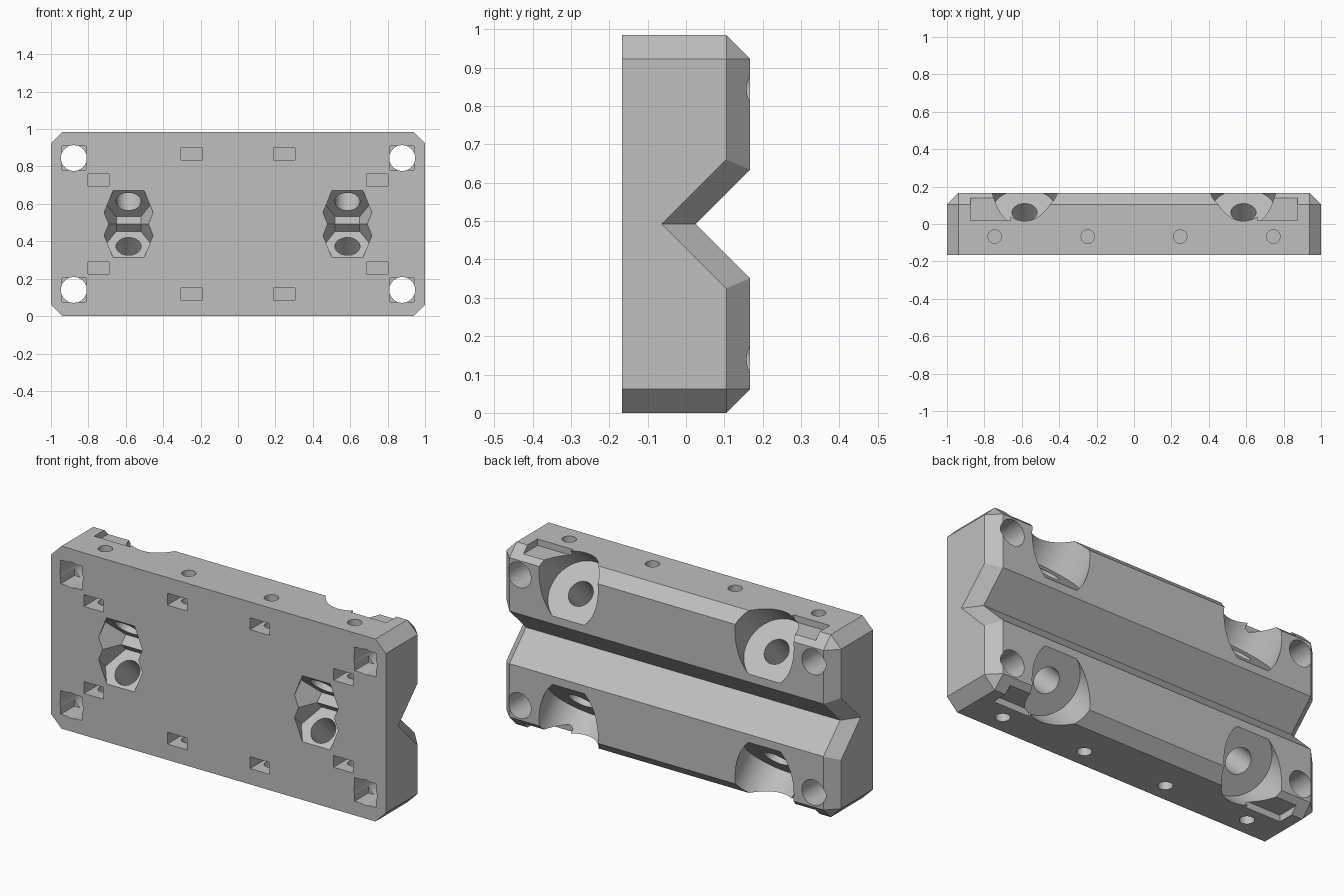
import bpy, bmesh, math
from mathutils import Matrix, Vector

if "Cube" in bpy.data.objects:
    bpy.data.objects.remove(bpy.data.objects["Cube"], do_unlink=True)

HALF = 0.4925            # half height, the block is modelled around its centre
FRONT, BACK = -0.167, 0.167
D = 0.062                # chamfer width
VEE = 0.025              # depth position of the groove bottom
AXIS = 0.2275            # slanted screw axis: z = y + AXIS
BOLT_X = 0.585

grey = bpy.data.materials.new("plain grey")
grey.use_nodes = True
grey.diffuse_color = (0.52, 0.52, 0.52, 1)
grey.node_tree.nodes["Principled BSDF"].inputs["Base Color"].default_value = grey.diffuse_color


def make_object(name, bm):
    bmesh.ops.recalc_face_normals(bm, faces=bm.faces)
    mesh = bpy.data.meshes.new(name)
    bm.to_mesh(mesh)
    bm.free()
    mesh.materials.append(grey)
    obj = bpy.data.objects.new(name, mesh)
    bpy.context.collection.objects.link(obj)
    return obj


def apply(obj, mod):
    bpy.context.view_layer.objects.active = obj
    bpy.ops.object.modifier_apply(modifier=mod.name)


def cut(cutter):
    mod = block.modifiers.new("cut", 'BOOLEAN')
    mod.operation = 'DIFFERENCE'
    mod.solver = 'EXACT'
    mod.object = cutter
    apply(block, mod)
    bpy.data.objects.remove(cutter, do_unlink=True)


def rod(start, end, radius, sides=48, flip=False):
    """Prism between two points in a plane of constant x."""
    a, b = Vector(start), Vector(end)
    if flip:
        a.z, b.z = -a.z, -b.z
    d = b - a
    tilt = Matrix.Rotation(math.atan2(-d.y, d.z), 4, 'X')
    bm = bmesh.new()
    bmesh.ops.create_cone(bm, cap_ends=True, segments=sides, radius1=radius, radius2=radius,
                          depth=d.length,
                          matrix=Matrix.Translation((a + b) / 2) @ tilt @ Matrix.Rotation(math.pi / 2, 4, 'Z'))
    cut(make_object("rod_cutter", bm))


def box(lo, hi):
    lo, hi = Vector(lo), Vector(hi)
    bm = bmesh.new()
    bmesh.ops.create_cube(bm, size=1, matrix=Matrix.Translation((lo + hi) / 2)
                          @ Matrix.Diagonal((*(hi - lo), 1)))
    cut(make_object("box_cutter", bm))


def slanted(y0, y1, radius, sides=48, flip=False):
    rod((BOLT_X, y0, y0 + AXIS), (BOLT_X, y1, y1 + AXIS), radius, sides, flip)


# Upper half of the chamfered block, with one side of the groove
low = -0.05
inner = VEE - D * math.sqrt(2)
section = [(FRONT, HALF), (BACK - D, HALF), (BACK, HALF - D), (BACK, BACK - VEE),
           (VEE + low, low), (FRONT, low)]
end = [(FRONT, HALF - D), (BACK - D, HALF - D), (BACK - D, BACK - D - inner),
       (inner + low, low), (FRONT, low)]
bm = bmesh.new()
for side in (-1, 1):
    for x, points in ((1 - D, section), (1, end)):
        for y, z in points:
            bm.verts.new((side * x, y, z))
bmesh.ops.convex_hull(bm, input=bm.verts)
bmesh.ops.dissolve_limit(bm, angle_limit=0.02, verts=bm.verts, edges=bm.edges)
block = make_object("clamp_block", bm)

# Slanted screw seat, bore and hexagonal nut pockets
slanted(0.062, 0.5, 0.176, 64)
slanted(-0.2, 0.1, 0.067)
for flip in (False, True):
    slanted(-0.108, -0.4, 0.131, 6, flip)

# Corner through hole with square nut pocket
corner_x, corner_z, s = 0.878, 0.3525, 0.064
rod((corner_x, -0.3, corner_z), (corner_x, 0.3, corner_z), 0.069)
box((corner_x - s, -0.3, corner_z - s), (corner_x + s, -0.05, corner_z + s))

# Edge screw holes, each crossing a nut slot open to the front
for x, z in ((0.247, 0.375), (0.745, 0.235)):
    rod((x, -0.067, z - 0.06), (x, -0.067, 0.6), 0.036, 32)
    box((x - 0.058, -0.3, z - 0.032), (x + 0.058, -0.005, z + 0.032))

# Shallow recess beside the screw seat
box((0.66, 0.02, HALF - 0.035), (0.873, 0.3, 0.6))

# Mirror the finished quarter to the other side and the lower half
mirror = block.modifiers.new("mirror", 'MIRROR')
mirror.use_axis = (True, False, True)
mirror.use_bisect_axis = (True, False, True)
mirror.merge_threshold = 0.0005
apply(block, mirror)
block.location.z = HALF

bpy.ops.object.select_all(action='DESELECT')
block.select_set(True)
bpy.context.view_layer.objects.active = block
bpy.ops.object.shade_smooth_by_angle(angle=math.radians(25))
